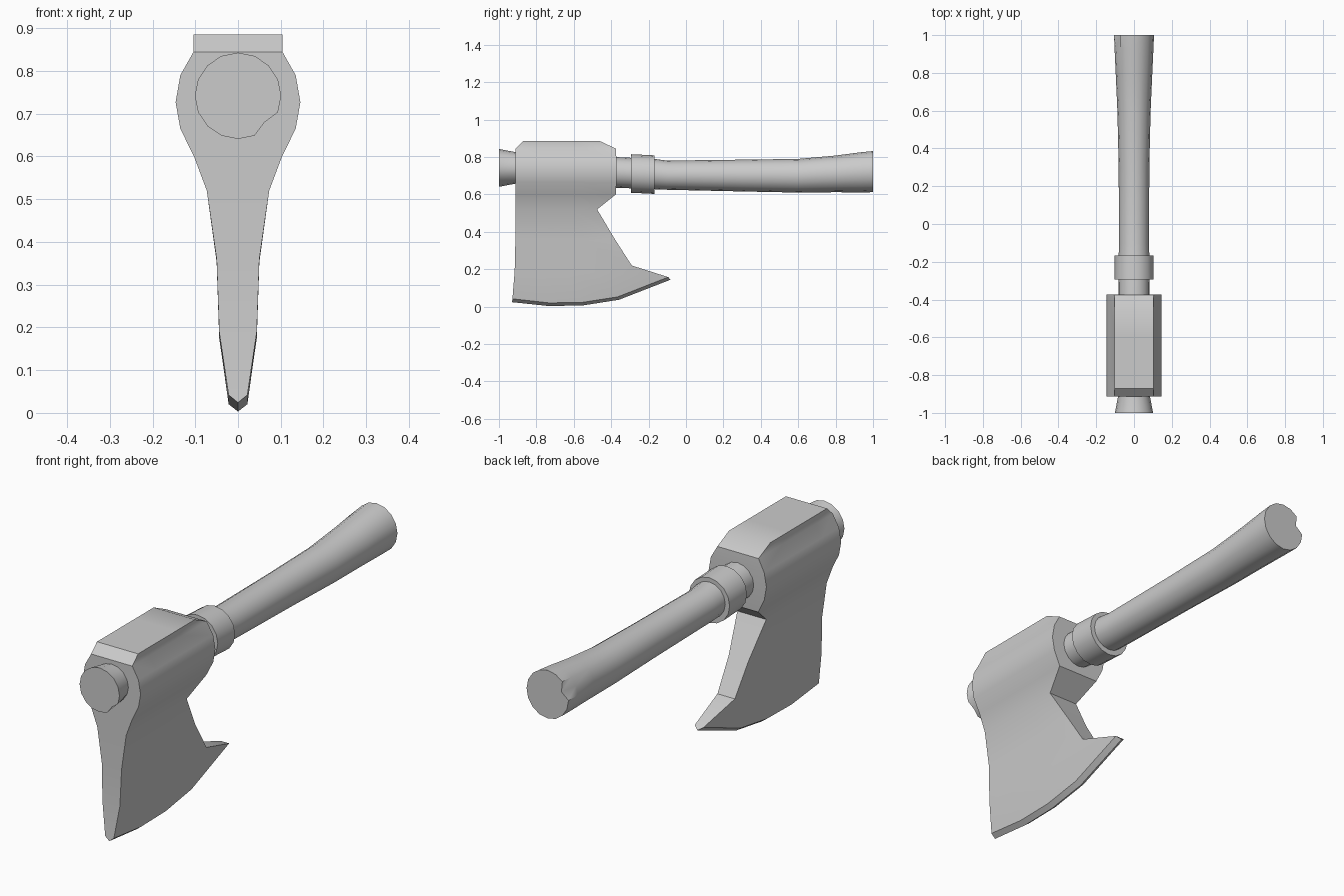
import bpy, bmesh
from math import cos, sin, tau

if "Cube" in bpy.data.objects:
    bpy.data.objects.remove(bpy.data.objects["Cube"])


def finish(name, bm, angle=0.6):
    bmesh.ops.remove_doubles(bm, verts=bm.verts, dist=0.0005)
    bmesh.ops.recalc_face_normals(bm, faces=bm.faces)
    me = bpy.data.meshes.new(name)
    bm.to_mesh(me)
    bm.free()
    ob = bpy.data.objects.new(name, me)
    bpy.context.collection.objects.link(ob)
    bpy.ops.object.select_all(action='DESELECT')
    ob.select_set(True)
    bpy.context.view_layer.objects.active = ob
    bpy.ops.object.shade_smooth_by_angle(angle=angle)
    return ob


def tube(name, sections, sides=16, closed=False, dents=()):
    """Loft ellipses (y, centre z, radius x, radius z) along y; dents pull in single points."""
    bm = bmesh.new()
    dents = dict(dents)
    rings = []
    for j, (y, zc, rx, rz) in enumerate(sections):
        ring = []
        for i in range(sides):
            a = tau * i / sides
            k = dents.get((j, i), 1)
            ring.append(bm.verts.new((k * rx * cos(a), y, zc + k * rz * sin(a))))
        rings.append(ring)
    pairs = list(zip(rings, rings[1:]))
    if closed:
        pairs.append((rings[-1], rings[0]))
    else:
        bm.faces.new(rings[0])
        bm.faces.new(rings[-1])
    for a, b in pairs:
        for i in range(sides):
            n = (i + 1) % sides
            bm.faces.new((a[i], a[n], b[n], b[i]))
    return finish(name, bm)


# Handle: flared front knob, slim neck, grip widening to the butt, nicked at both ends
tube("handle", [
    (-1.0, 0.742, 0.101, 0.101), (-0.91, 0.742, 0.084, 0.084),
    (-0.38, 0.718, 0.082, 0.082), (-0.17, 0.709, 0.081, 0.081),
    (-0.1, 0.703, 0.080, 0.078), (0.3, 0.701, 0.081, 0.085),
    (0.6, 0.700, 0.088, 0.090), (0.8, 0.710, 0.097, 0.098),
    (0.93, 0.718, 0.103, 0.107), (1.0, 0.722, 0.106, 0.110),
], dents={(0, 14): 0.87, (9, 7): 0.72})

# Collar ring around the neck
tube("collar", [
    (-0.293, 0.712, 0.07, 0.07), (-0.293, 0.712, 0.103, 0.103),
    (-0.168, 0.706, 0.103, 0.103), (-0.168, 0.706, 0.07, 0.07),
], closed=True)

# Axe head rows, top to cutting edge: front y, z, back y, z, half width, edge curve
rows = [
    (-0.87, 0.885, -0.46, 0.885, 0.104, 0),
    (-0.912, 0.845, -0.375, 0.845, 0.104, 0),
    (-0.912, 0.79, -0.372, 0.79, 0.135, 0),
    (-0.912, 0.727, -0.372, 0.727, 0.146, 0),
    (-0.912, 0.665, -0.372, 0.665, 0.135, 0),
    (-0.912, 0.60, -0.375, 0.60, 0.103, 0),
    (-0.912, 0.52, -0.475, 0.52, 0.073, 0),
    (-0.912, 0.36, -0.38, 0.36, 0.050, 0.1),
    (-0.916, 0.19, -0.29, 0.22, 0.044, 0.4),
    (-0.928, 0.042, -0.095, 0.158, 0.022, 1),
    (-0.93, 0.024, -0.083, 0.144, 0.0, 1),
]
columns = [(0, 0), (0.235, -0.049), (0.45, -0.071), (0.675, -0.068), (1, 0)]
bm = bmesh.new()
grids = {}
for s in (1, -1):
    grids[s] = [[bm.verts.new((s * w, yf + (yb - yf) * t, zf + (zb - zf) * t + sag * c))
                 for t, sag in columns] for yf, zf, yb, zb, w, c in rows]
    g = grids[s]
    for r in range(len(rows) - 1):
        for c in range(len(columns) - 1):
            bm.faces.new((g[r][c], g[r][c + 1], g[r + 1][c + 1], g[r + 1][c]))
A, B = grids[1], grids[-1]
for c in range(len(columns) - 1):          # flat poll on top
    bm.faces.new((A[0][c], A[0][c + 1], B[0][c + 1], B[0][c]))
for r in range(len(rows) - 1):             # front and back walls
    for c in (0, -1):
        bm.faces.new((A[r][c], A[r + 1][c], B[r + 1][c], B[r][c]))
finish("axe_head", bm)
